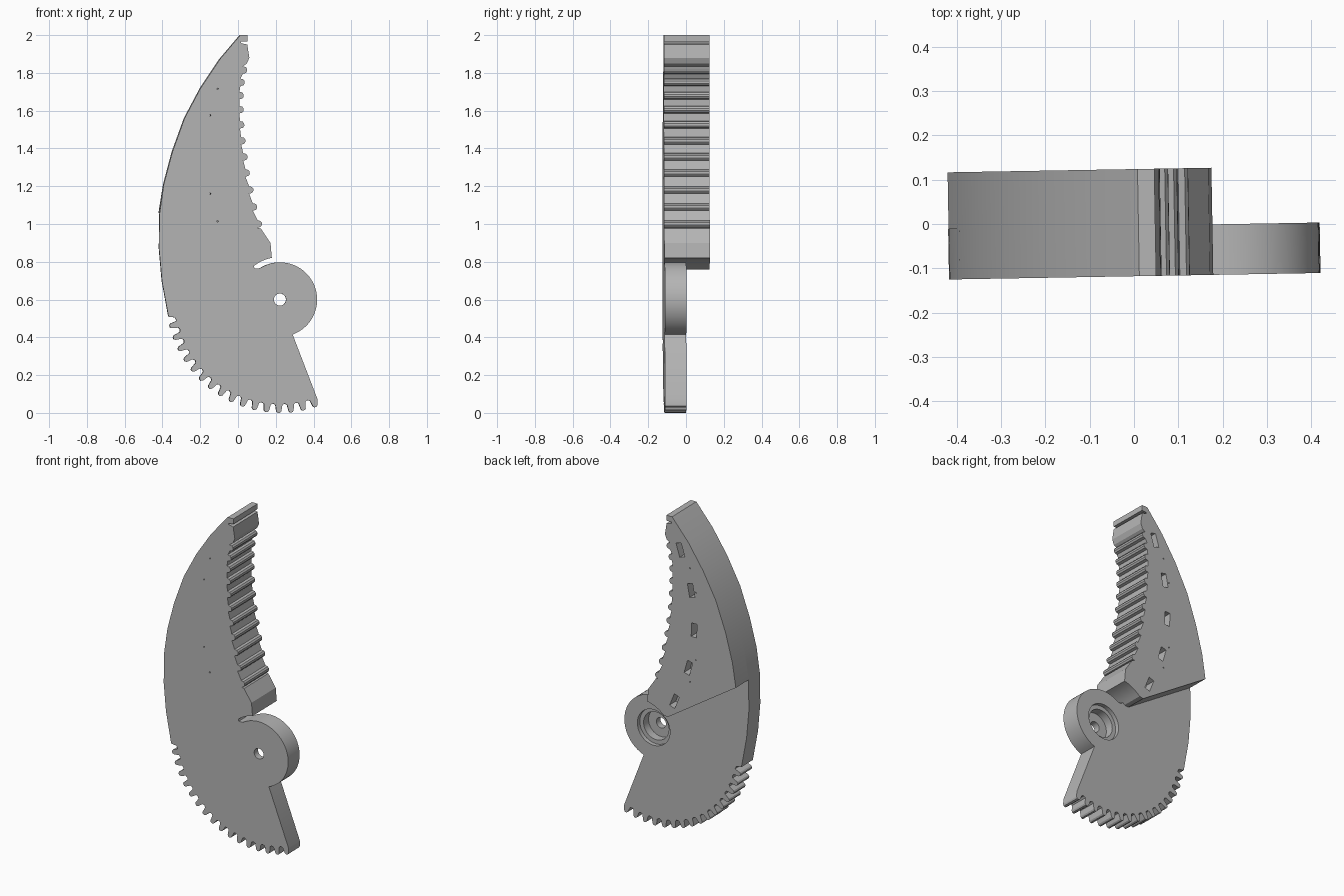
import bpy, bmesh
from math import sin, cos, radians, atan2, pi
from mathutils import Matrix, Vector

cube = bpy.data.objects.get("Cube")
if cube:
    bpy.data.objects.remove(cube, do_unlink=True)

steel = bpy.data.materials.new("plain_grey")
steel.use_nodes = True
grey = (0.46, 0.46, 0.46, 1)
steel.diffuse_color = grey
steel.node_tree.nodes["Principled BSDF"].inputs["Base Color"].default_value = grey

FRONT, MID, BACK = -0.118, -0.004, 0.124
HUB = (0.22, 0.60)


def polar(r, deg):
    return HUB[0] + r * cos(radians(deg)), HUB[1] + r * sin(radians(deg))


def arc(r, a, b, n):
    return [polar(r, a + (b - a) * i / n) for i in range(n + 1)]


def prism(name, pts, y0, y1):
    """Extrude an x-z outline from y0 to y1."""
    bm = bmesh.new()
    face = bm.faces.new([bm.verts.new((x, y0, z)) for x, z in pts])
    ext = bmesh.ops.extrude_face_region(bm, geom=[face])
    verts = [v for v in ext["geom"] if isinstance(v, bmesh.types.BMVert)]
    bmesh.ops.translate(bm, verts=verts, vec=(0, y1 - y0, 0))
    bmesh.ops.recalc_face_normals(bm, faces=bm.faces)
    mesh = bpy.data.meshes.new(name)
    bm.to_mesh(mesh)
    bm.free()
    mesh.materials.append(steel)
    ob = bpy.data.objects.new(name, mesh)
    bpy.context.collection.objects.link(ob)
    return ob


def combine(target, tool, operation):
    """Apply a boolean and drop the tool object."""
    mod = target.modifiers.new("join", "BOOLEAN")
    mod.operation, mod.object, mod.solver = operation, tool, "EXACT"
    bpy.context.view_layer.objects.active = target
    bpy.ops.object.modifier_apply(modifier=mod.name)
    bpy.data.objects.remove(tool, do_unlink=True)


def circle(cx, cz, r, n):
    return [(cx + r * cos(2 * pi * i / n), cz + r * sin(2 * pi * i / n)) for i in range(n)]


# Curved spine of the blade, from the tip down to the gear
spine = [(0.01, 2.0), (-0.10, 1.87), (-0.20, 1.72), (-0.285, 1.56), (-0.35, 1.38),
         (-0.395, 1.21), (-0.418, 1.05), (-0.42, 0.87), (-0.405, 0.70), (-0.37, 0.51)]

# Gripping edge with rounded ridges, from the heel up to the tip
ridges = [(0.105, 1.0), (0.080, 1.09), (0.060, 1.18), (0.041, 1.27), (0.029, 1.355),
          (0.018, 1.44), (0.012, 1.525), (0.009, 1.605), (0.009, 1.68), (0.014, 1.75),
          (0.027, 1.815)]
grip = [(0.17, 0.90), (0.12, 0.975)]
for x, z in ridges:
    grip += [(x + 0.02 * cos(radians(a)), z + 0.02 * sin(radians(a)))
             for a in (-100, -50, -15, 20, 55, 100)]
grip += [(0.045, 1.85), (0.058, 1.88), (0.047, 1.95), (0.015, 1.957), (0.015, 1.965),
         (0.048, 1.967), (0.048, 2.0)]

# Gear teeth along the lower sector
TEETH, START, END = 16, 192.0, 290.0
step = (END - START) / (TEETH - 0.5)
teeth = [(-0.335, 0.505)]
for i in range(TEETH):
    a = START + i * step
    teeth += [polar(0.558, a - 0.05 * step), polar(0.592, a + 0.05 * step),
              polar(0.60, a + 0.16 * step), polar(0.60, a + 0.34 * step),
              polar(0.592, a + 0.45 * step), polar(0.558, a + 0.55 * step),
              polar(0.552, a + 0.75 * step)]
teeth = teeth[:-2] + [(0.418, 0.075)]

# Front plate: blade, gear sector and hub, with the relief slit above the hub
slit = arc(0.197, -70, 123, 40) + [(0.085, 0.765)] + arc(0.225, 128, 101, 6)
body = prism("jaw_body", spine + teeth + slit + grip, FRONT, MID)

# Thick blade behind the plate, ending in a sloped shoulder
shoulder = [(-0.419, 1.06), (0.04, 0.76)] + arc(0.225, 133, 101, 7)
combine(body, prism("blade_back", spine[:6] + shoulder + grip, MID, BACK), "UNION")

# Stepped bearing seat and pivot hole
for r, y0, y1 in ((0.11, MID - 0.025, 0.2), (0.085, MID - 0.075, 0.2), (0.032, -0.3, 0.2)):
    combine(body, prism("bore", circle(*HUB, r, 40), y0, y1), "DIFFERENCE")

# Pockets in the back of the blade, following its curve
pockets = [(-0.046, 1.81), (-0.118, 1.58), (-0.138, 1.34), (-0.10, 1.10), (-0.006, 0.87)]
for i, (x, z) in enumerate(pockets):
    a, b = pockets[max(i - 1, 0)], pockets[min(i + 1, 4)]
    t = Vector((a[0] - b[0], a[1] - b[1])).normalized()
    n = Vector((t.y, -t.x))
    pts = [Vector((x, z)) + t * 0.042 * u + n * 0.018 * v
           for u, v in ((-1, -1), (-1, 1), (1, 1), (1, -1))]
    combine(body, prism("pocket", pts, BACK - 0.06, 0.2), "DIFFERENCE")

# Fine pin holes through the blade
for x, z in ((-0.11, 1.715), (-0.15, 1.575), (-0.15, 1.16), (-0.11, 1.015)):
    combine(body, prism("pin_hole", circle(x, z, 0.004, 8), -0.3, 0.3), "DIFFERENCE")

# Slight turn about the vertical, then smooth shading with sharp edges
body.data.transform(Matrix.Rotation(radians(1), 4, "Z"))
bpy.ops.object.select_all(action="DESELECT")
body.select_set(True)
bpy.context.view_layer.objects.active = body
bpy.ops.object.shade_smooth_by_angle(angle=radians(25))
